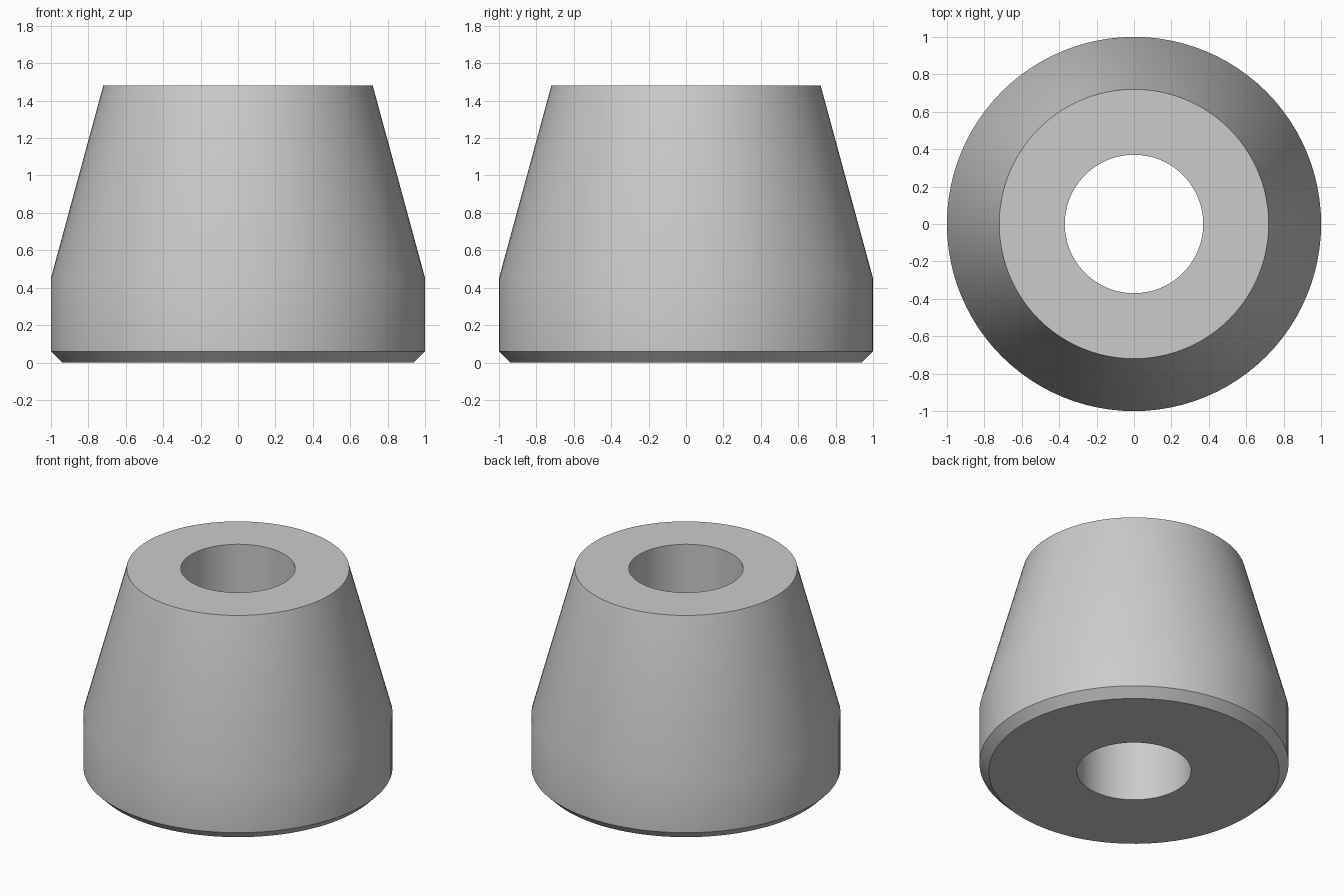
import bpy
import bmesh
from math import radians, tau
from mathutils import Matrix, Vector

cube = bpy.data.objects.get("Cube")
if cube:
    bpy.data.objects.remove(cube, do_unlink=True)

SEGMENTS = 96

# Plain grey finish
grey = bpy.data.materials.new("light_grey")
grey.use_nodes = True
colour = (0.6, 0.6, 0.6, 1)
grey.diffuse_color = colour
grey.node_tree.nodes["Principled BSDF"].inputs["Base Color"].default_value = colour

# Closed cross-section (radius, height): chamfer, band, taper, flat top, bore
profile = [(0.37, 0), (0.94, 0), (1, 0.06), (1, 0.45), (0.72, 1.48), (0.37, 1.48)]


def lathe(name, section, material):
    """Revolve a closed section around the z axis."""
    bm = bmesh.new()
    verts = [bm.verts.new((r, 0, z)) for r, z in section]
    edges = [bm.edges.new((v, verts[(i + 1) % len(verts)])) for i, v in enumerate(verts)]
    bmesh.ops.spin(bm, geom=verts + edges, cent=(0, 0, 0), axis=(0, 0, 1),
                   angle=tau, steps=SEGMENTS, use_merge=True)
    bmesh.ops.remove_doubles(bm, verts=bm.verts, dist=0.0001)
    bmesh.ops.recalc_face_normals(bm, faces=bm.faces)
    mesh = bpy.data.meshes.new(name)
    bm.to_mesh(mesh)
    bm.free()
    mesh.materials.append(material)
    obj = bpy.data.objects.new(name, mesh)
    bpy.context.collection.objects.link(obj)
    return obj


# Tapered bushing with a through bore
bushing = lathe("tapered_bushing", profile, grey)
bpy.ops.object.select_all(action="DESELECT")
bushing.select_set(True)
bpy.context.view_layer.objects.active = bushing
bpy.ops.object.shade_smooth_by_angle(angle=radians(30))
